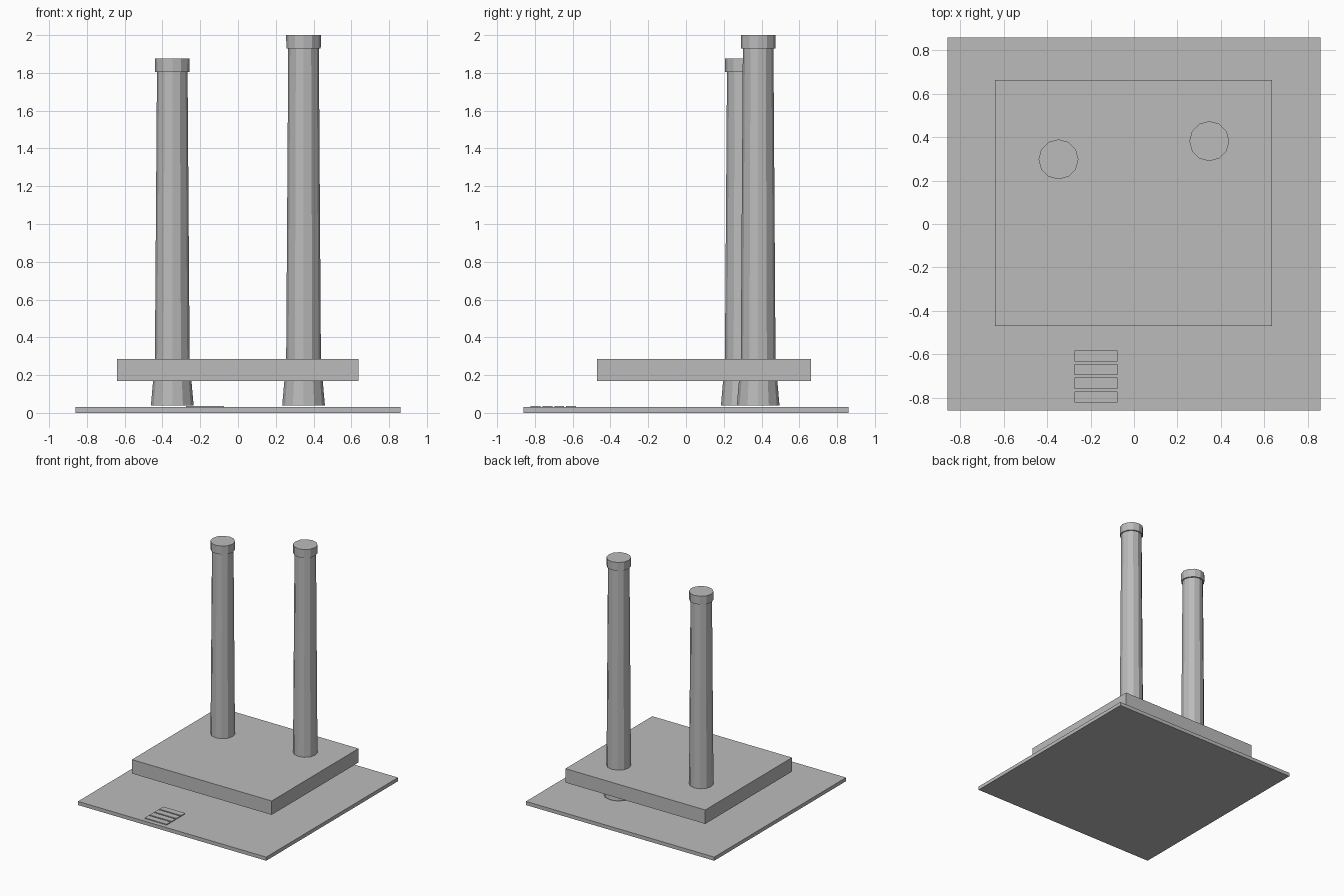
import bpy
import bmesh
from math import cos, sin, tau
from mathutils import Matrix, Vector

default_cube = bpy.data.objects.get("Cube")
if default_cube:
    bpy.data.objects.remove(default_cube, do_unlink=True)

GREY = (0.5, 0.5, 0.5, 1.0)
grey = bpy.data.materials.new("plain_grey")
grey.use_nodes = True
grey.diffuse_color = GREY
grey.node_tree.nodes["Principled BSDF"].inputs["Base Color"].default_value = GREY


def add_object(name, bm):
    bmesh.ops.recalc_face_normals(bm, faces=bm.faces)
    mesh = bpy.data.meshes.new(name)
    bm.to_mesh(mesh)
    bm.free()
    mesh.materials.append(grey)
    obj = bpy.data.objects.new(name, mesh)
    bpy.context.collection.objects.link(obj)
    return obj


def box(name, low, high):
    low, high = Vector(low), Vector(high)
    bm = bmesh.new()
    place = Matrix.Translation((low + high) / 2) @ Matrix.Diagonal((high - low).to_4d())
    bmesh.ops.create_cube(bm, size=1, matrix=place)
    return add_object(name, bm)


def turned(name, x, y, profile, sides=12):
    """Closed solid of revolution from (radius, height) pairs."""
    bm = bmesh.new()
    rings = [[bm.verts.new((x + r * cos(tau * i / sides), y + r * sin(tau * i / sides), z))
              for i in range(sides)] for r, z in profile]
    for lower, upper in zip(rings, rings[1:]):
        for i in range(sides):
            j = (i + 1) % sides
            bm.faces.new((lower[i], lower[j], upper[j], upper[i]))
    bm.faces.new(rings[0])
    bm.faces.new(rings[-1])
    return add_object(name, bm)


# Ground plate and raised slab
box("ground_plate", (-0.86, -0.86, 0), (0.86, 0.86, 0.03))
box("raised_slab", (-0.64, -0.47, 0.17), (0.637, 0.663, 0.285))

# Two columns with flared feet and wider caps
for side, x, y, top in (("right", -0.348, 0.298, 1.875), ("left", 0.347, 0.382, 2.0)):
    neck = top - 0.07
    turned(side + "_column", x, y,
           [(0.113, 0.04), (0.092, 0.28), (0.081, neck)])
    turned(side + "_column_cap", x, y, [(0.091, neck), (0.092, top)])

# Row of thin strips in front of the slab
for i in range(4):
    y = -0.608 - 0.063 * i
    box(f"front_strip_{i + 1}", (-0.275, y - 0.026, 0.03), (-0.075, y + 0.026, 0.037))
